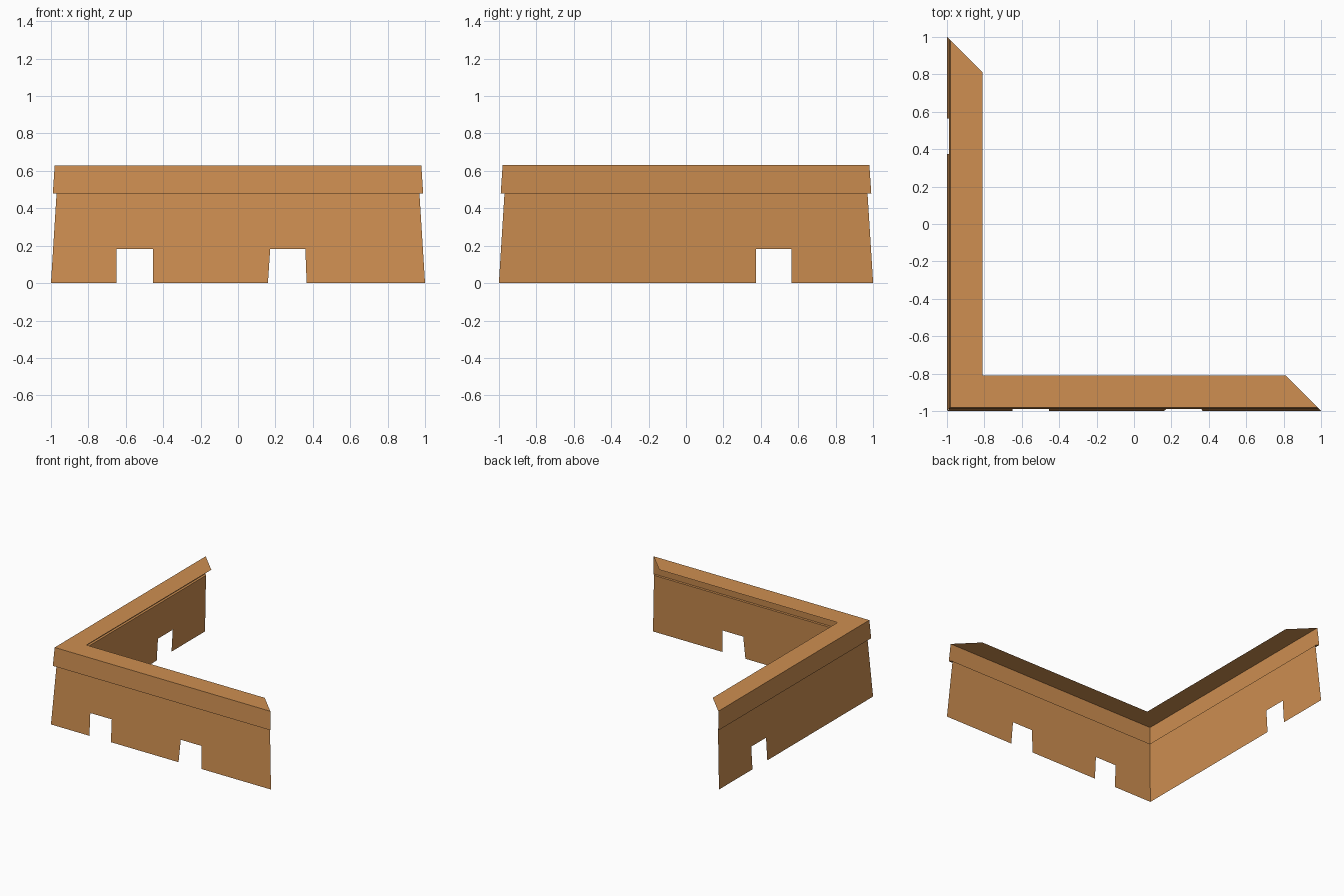
import bpy, bmesh, math
from mathutils import Matrix

if "Cube" in bpy.data.objects:
    bpy.data.objects.remove(bpy.data.objects["Cube"])

mat = bpy.data.materials.new("warm_tan")
mat.diffuse_color = (0.62, 0.275, 0.082, 1)
mat.use_nodes = True
mat.node_tree.nodes["Principled BSDF"].inputs["Base Color"].default_value = mat.diffuse_color

STEP, TOP, NOTCH = 0.48, 0.63, 0.183


def make_part(name, polys, angle):
    """Sheet part facing -y, turned about z onto its side of the square."""
    bm = bmesh.new()
    for poly in polys:
        bm.faces.new([bm.verts.new(p) for p in poly])
    bmesh.ops.remove_doubles(bm, verts=bm.verts, dist=1e-5)
    bm.transform(Matrix.Rotation(angle, 4, 'Z'))
    me = bpy.data.meshes.new(name)
    bm.to_mesh(me)
    bm.free()
    me.materials.append(mat)
    ob = bpy.data.objects.new(name, me)
    bpy.context.collection.objects.link(ob)
    return ob


def wall_polys(notches):
    """Leaning wall sheet with openings along the ground (bottom l, r, top l, r)."""
    outline = [(-1, 0)]
    for b0, b1, t0, t1 in notches:
        outline += [(b0, 0), (t0, NOTCH), (t1, NOTCH), (b1, 0)]
    outline += [(1, 0), (0.97, STEP), (-0.97, STEP)]
    return [[(u, -1 + 0.03 * z / STEP, z) for u, z in outline]]


def parapet_polys():
    """Mitred overhang, outer band and flat top cap, swept from a profile."""
    prof = [(0.97, STEP), (0.99, STEP), (0.98, TOP), (0.81, TOP)]
    return [[(-a, -a, za), (a, -a, za), (b, -b, zb), (-b, -b, zb)]
            for (a, za), (b, zb) in zip(prof, prof[1:])]


# Front wing with two openings, left wing with one
wings = {
    "front": (0, [(-0.65, -0.455, -0.65, -0.455), (0.16, 0.367, 0.172, 0.36)]),
    "left": (-math.pi / 2, [(-0.565, -0.373, -0.565, -0.373)]),
}
for side, (angle, notches) in wings.items():
    make_part(side + "_wall", wall_polys(notches), angle)
    make_part(side + "_parapet", parapet_polys(), angle)
